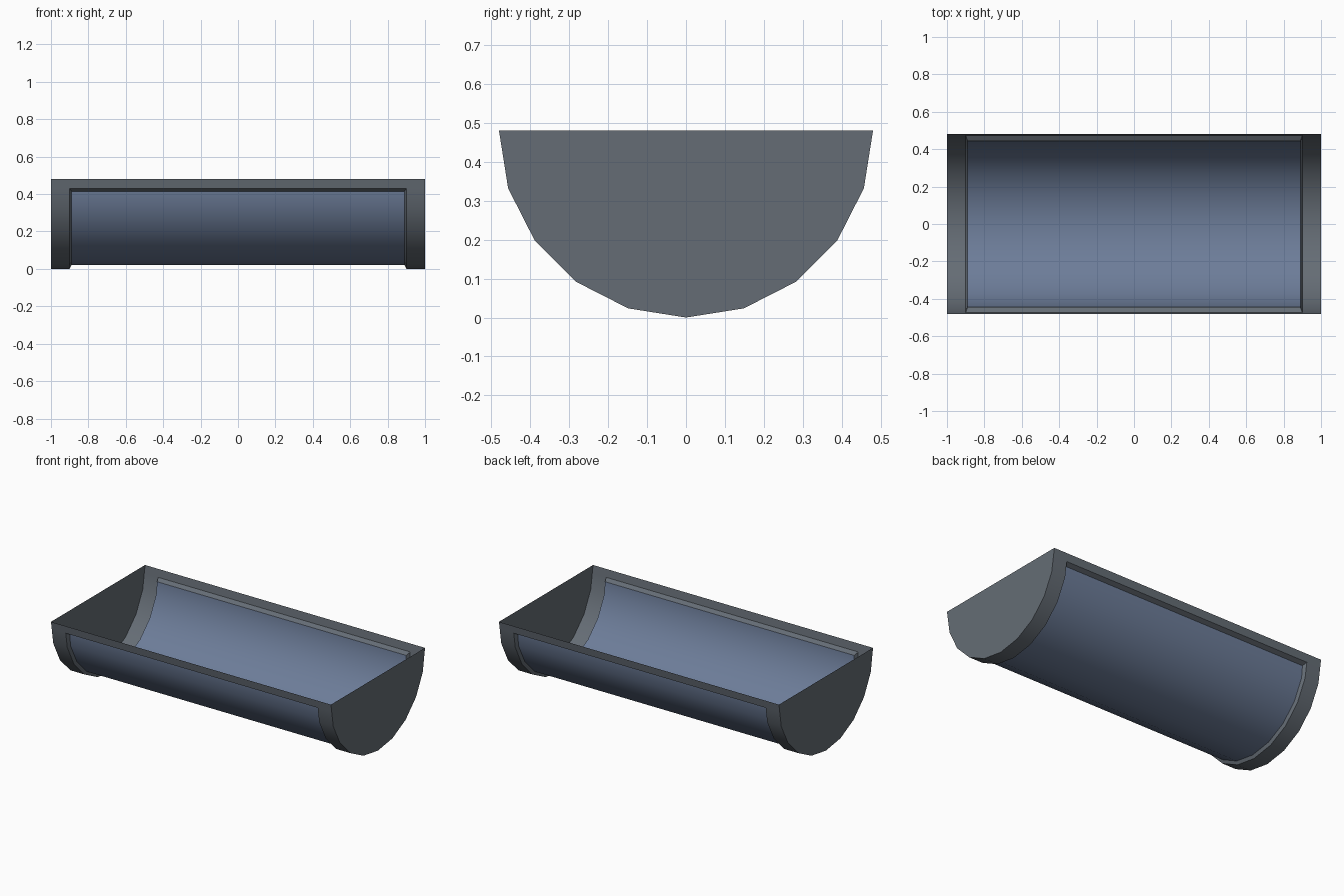
import bpy, bmesh, math

if "Cube" in bpy.data.objects:
    bpy.data.objects.remove(bpy.data.objects["Cube"])

R = 0.48          # radius of the half round trough, axis along x at z = R
RIM_Z = 0.43      # underside of the straight rim
PANEL_TOP = 0.415 # top of the recessed panel
S = 0.958         # scale of the recessed panel section


def material(name, rgb):
    m = bpy.data.materials.new(name)
    m.diffuse_color = (*rgb, 1)
    m.use_nodes = True
    m.node_tree.nodes["Principled BSDF"].inputs["Base Color"].default_value = m.diffuse_color
    return m


grey = material("dark grey", (0.13, 0.152, 0.178))
blue = material("slate blue", (0.152, 0.204, 0.318))


def section(x, scale=1.0):
    """Ten sided half circle without its two top points."""
    return [(x, R * scale * math.sin(a), R - R * scale * math.cos(a))
            for a in (math.radians(18 * i) for i in range(-4, 5))]


def outer(x):
    # point on the top facet where the rim ends
    y4, z4 = R * math.sin(math.radians(72)), R - R * math.cos(math.radians(72))
    yr = y4 + (R - y4) * (RIM_Z - z4) / (R - z4)
    return [(x, -R, R), (x, -yr, RIM_Z)] + section(x) + [(x, yr, RIM_Z), (x, R, R)]


def inner(x):
    return [(x, -0.445, PANEL_TOP)] + section(x, S) + [(x, 0.445, PANEL_TOP)]


def bridge(bm, a, b):
    for i in range(len(a) - 1):
        bm.faces.new((a[i], b[i], b[i + 1], a[i + 1]))


def finish(bm, name, mat):
    me = bpy.data.meshes.new(name)
    bm.normal_update()
    bm.to_mesh(me)
    bm.free()
    me.materials.append(mat)
    ob = bpy.data.objects.new(name, me)
    bpy.context.collection.objects.link(ob)
    bpy.ops.object.select_all(action='DESELECT')
    ob.select_set(True)
    bpy.context.view_layer.objects.active = ob
    bpy.ops.object.shade_smooth_by_angle(angle=math.radians(30))
    return ob


# Frame: end bands, rims, flat ends and the sloped border around the panel
bm = bmesh.new()
A, B, C, D = [[bm.verts.new(p) for p in outer(x)] for x in (-1, -0.9, 0.9, 1)]
bridge(bm, B, A)
bridge(bm, D, C)
bridge(bm, C[:2], B[:2])
bridge(bm, C[-2:], B[-2:])
bm.faces.new(A[::-1])
bm.faces.new(D)
E, F = [[bm.verts.new(p) for p in inner(x)] for x in (-0.89, 0.89)]
bridge(bm, E, B[1:-1])
bridge(bm, C[1:-1], F)
bm.faces.new((B[1], C[1], F[0], E[0]))
bm.faces.new((E[-1], F[-1], C[-2], B[-2]))
bmesh.ops.recalc_face_normals(bm, faces=bm.faces)
bm.normal_update()
if max(bm.faces, key=lambda f: f.calc_center_median().x).normal.x < 0:
    bmesh.ops.reverse_faces(bm, faces=bm.faces)
finish(bm, "trough_frame", grey)

# Recessed curved panel
bm = bmesh.new()
E, F = [[bm.verts.new(p) for p in inner(x)] for x in (-0.89, 0.89)]
bridge(bm, F, E)
bm.normal_update()
if sum(f.normal.z for f in bm.faces) > 0:
    bmesh.ops.reverse_faces(bm, faces=bm.faces)
finish(bm, "trough_panel", blue)
